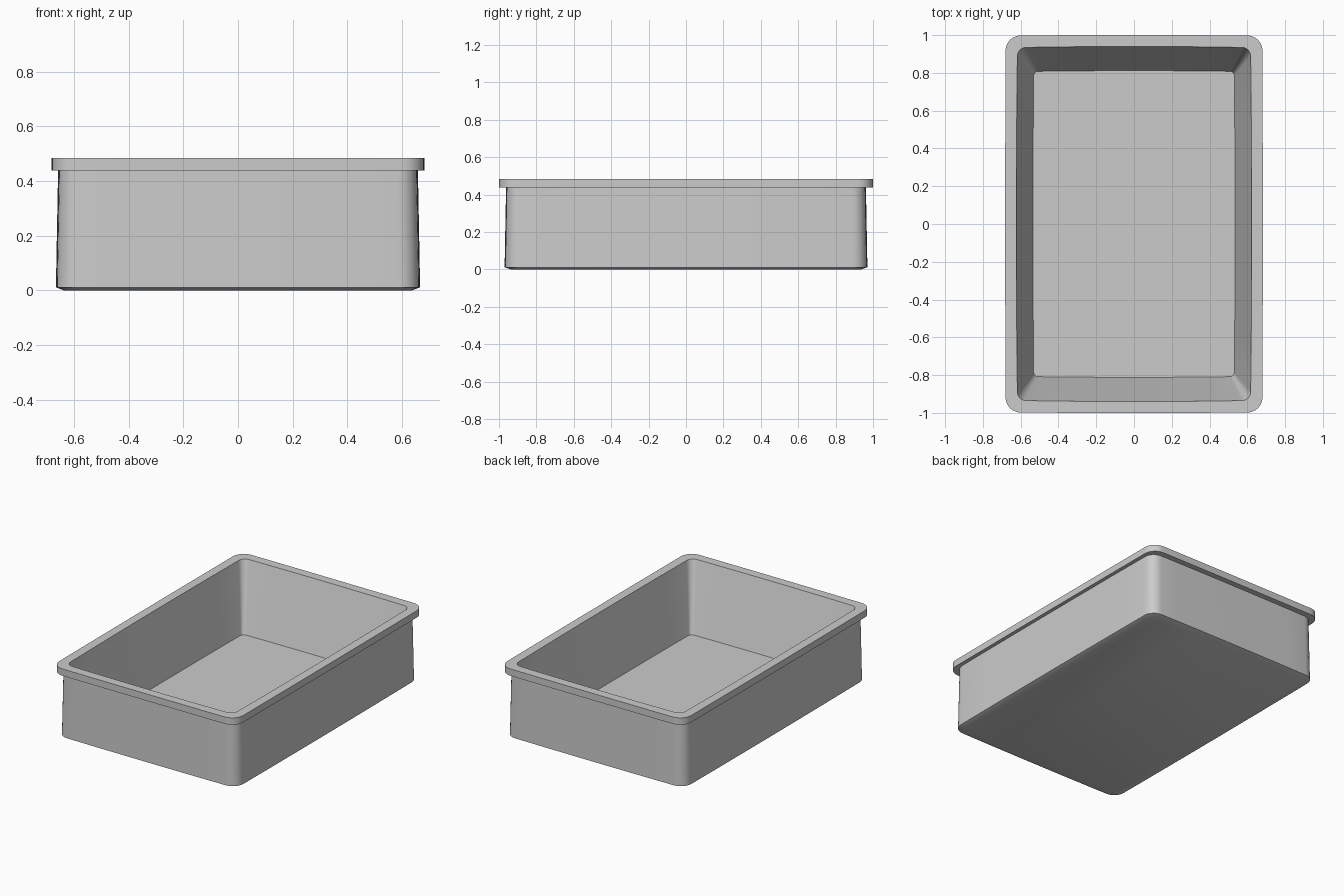
import bpy, bmesh, math

if "Cube" in bpy.data.objects:
    bpy.data.objects.remove(bpy.data.objects["Cube"])

CORNER_STEPS = 6
SIDE_STEPS = 8


def ring(hx, hy, z, r, bow):
    """Rounded rectangle whose sides bulge outwards slightly."""
    arcs = []
    for i, (sx, sy) in enumerate([(1, 1), (-1, 1), (-1, -1), (1, -1)]):
        arcs.append([(sx * (hx - r) + r * math.cos(a), sy * (hy - r) + r * math.sin(a))
                     for a in (math.pi / 2 * (i + k / CORNER_STEPS)
                               for k in range(CORNER_STEPS + 1))])
    pts = []
    for i, arc in enumerate(arcs):
        pts += arc
        a, b = arc[-1], arcs[(i + 1) % 4][0]
        for k in range(1, SIDE_STEPS):
            t = k / SIDE_STEPS
            pts.append((a[0] + (b[0] - a[0]) * t, a[1] + (b[1] - a[1]) * t))
    return [(x - x / hx * bow * (y / hy) ** 2, y - y / hy * bow * (x / hx) ** 2, z)
            for x, y in pts]


# Wall section from underside, up the outside, over the rim, down to the floor:
# half width, half depth, height, corner radius, side bulge
section = [
    (0.637, 0.937, 0.0, 0.06, 0.004),
    (0.666, 0.970, 0.011, 0.075, 0.004),
    (0.658, 0.962, 0.438, 0.07, 0.004),
    (0.682, 1.000, 0.438, 0.08, 0.002),
    (0.682, 1.000, 0.484, 0.08, 0.002),
    (0.623, 0.940, 0.484, 0.045, 0.006),
    (0.535, 0.812, 0.045, 0.022, 0.004),
]

# Tray body with rim
bm = bmesh.new()
rings = [[bm.verts.new(p) for p in ring(*s)] for s in section]
n = len(rings[0])
for lo, hi in zip(rings, rings[1:]):
    for i in range(n):
        j = (i + 1) % n
        bm.faces.new((lo[i], lo[j], hi[j], hi[i]))

# Underside and inner floor
bm.faces.new(rings[0][::-1])
bm.faces.new(rings[-1])
bmesh.ops.recalc_face_normals(bm, faces=bm.faces)

mesh = bpy.data.meshes.new("tray")
bm.to_mesh(mesh)
bm.free()
tray = bpy.data.objects.new("tray", mesh)
bpy.context.collection.objects.link(tray)
bpy.context.view_layer.objects.active = tray
tray.select_set(True)
bpy.ops.object.shade_smooth_by_angle(angle=math.radians(30))
